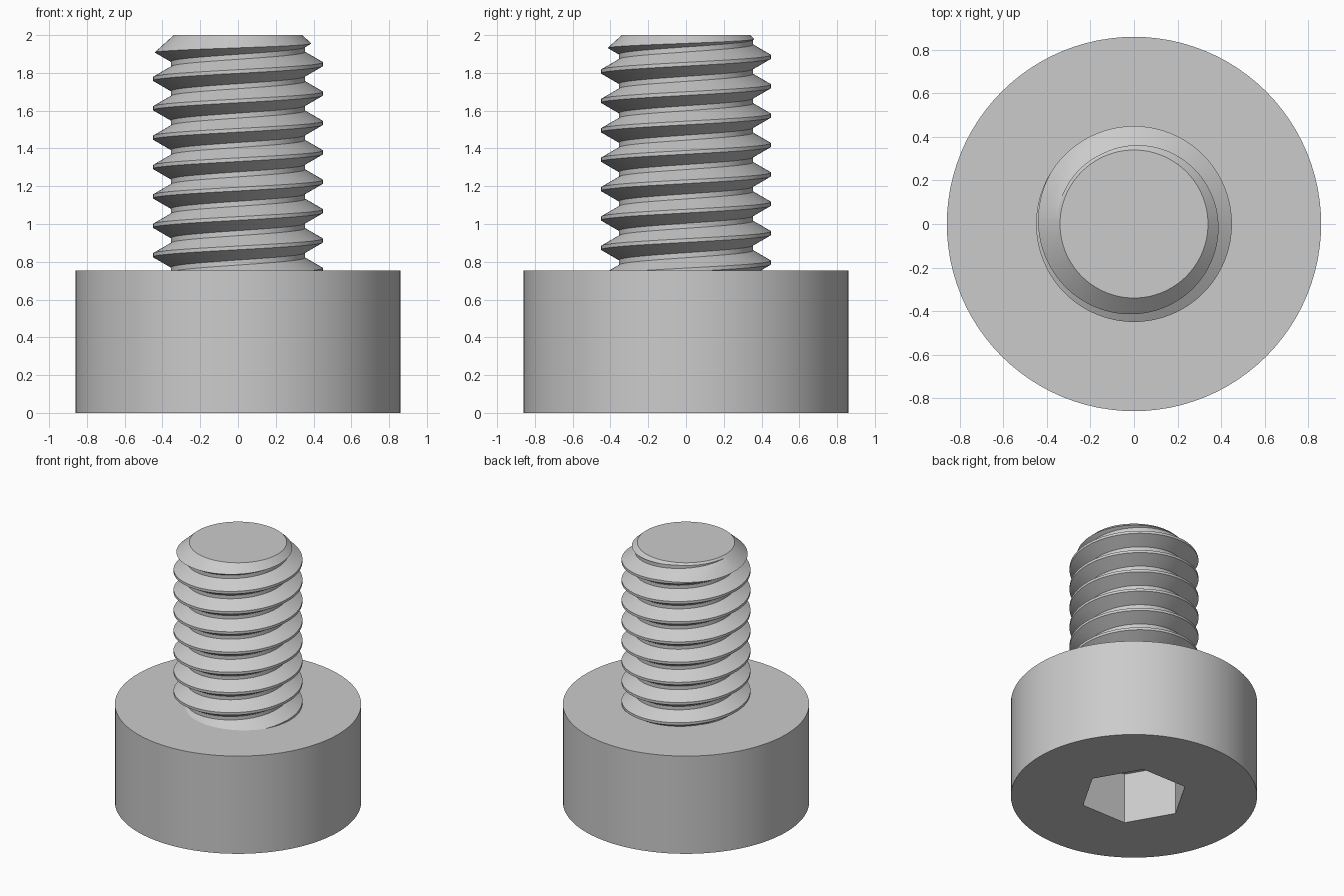
import bpy, bmesh, math

cube = bpy.data.objects.get("Cube")
if cube:
    bpy.data.objects.remove(cube, do_unlink=True)

SEGMENTS = 96
HEAD_R, HEAD_H = 0.86, 0.753
CREST_R, ROOT_R, PITCH = 0.45, 0.355, 0.1556
TURNS = 12
HELIX_START = 0.757 - 2 * PITCH

steel = bpy.data.materials.new("grey steel")
steel.use_nodes = True
GREY = (0.6, 0.6, 0.6, 1)
steel.diffuse_color = GREY
steel.node_tree.nodes["Principled BSDF"].inputs["Base Color"].default_value = GREY


def make_object(name, bm):
    bmesh.ops.recalc_face_normals(bm, faces=bm.faces)
    mesh = bpy.data.meshes.new(name)
    bm.to_mesh(mesh)
    bm.free()
    mesh.materials.append(steel)
    obj = bpy.data.objects.new(name, mesh)
    bpy.context.collection.objects.link(obj)
    return obj


def lathe(name, profile, sides=SEGMENTS):
    """Closed solid from (radius, z) rings, capped flat at both ends."""
    bm = bmesh.new()
    rings = [[bm.verts.new((r * math.cos(math.tau * i / sides),
                            r * math.sin(math.tau * i / sides), z))
              for i in range(sides)] for r, z in profile]
    for low, high in zip(rings, rings[1:]):
        for i in range(sides):
            k = (i + 1) % sides
            bm.faces.new((low[i], low[k], high[k], high[i]))
    bm.faces.new(rings[0])
    bm.faces.new(rings[-1])
    return make_object(name, bm)


def helix_thread(name):
    """Solid threaded rod, overlong at both ends."""
    flat = PITCH / 16
    root = flat + (CREST_R - ROOT_R) * math.tan(math.radians(30))
    section = [(CREST_R, -flat), (CREST_R, flat),
               (ROOT_R, root), (ROOT_R, PITCH - root)]
    bm = bmesh.new()
    count = TURNS * SEGMENTS
    rows = []
    for i in range(count + 1):
        a = math.tau * i / SEGMENTS
        z = HELIX_START + PITCH * i / SEGMENTS
        rows.append([bm.verts.new((r * math.cos(a), r * math.sin(a), z + dz))
                     for r, dz in section])
    # each row is closed upward by the first point one turn later
    for i in range(count):
        a, b = list(rows[i]), list(rows[i + 1])
        if i + SEGMENTS < count:
            a.append(rows[i + SEGMENTS][0])
            b.append(rows[i + 1 + SEGMENTS][0])
        for j in range(len(a) - 1):
            bm.faces.new((a[j], b[j], b[j + 1], a[j + 1]))
    # fan caps
    top_z = HELIX_START + TURNS * PITCH
    bottom = bm.verts.new((0, 0, HELIX_START + PITCH / 2))
    top = bm.verts.new((0, 0, top_z))
    for e in [e for e in bm.edges if e.is_boundary]:
        centre = top if e.verts[0].co.z > top_z / 2 else bottom
        bm.faces.new((e.verts[0], e.verts[1], centre))
    return make_object(name, bm)


def boolean(obj, tool, operation):
    mod = obj.modifiers.new(operation.lower(), 'BOOLEAN')
    mod.operation, mod.object, mod.solver = operation, tool, 'EXACT'
    activate(obj)
    bpy.ops.object.modifier_apply(modifier=mod.name)
    bpy.data.objects.remove(tool, do_unlink=True)


def activate(obj):
    bpy.ops.object.select_all(action='DESELECT')
    obj.select_set(True)
    bpy.context.view_layer.objects.active = obj


# Cylindrical head with a hexagonal socket underneath
head = lathe("head", [(HEAD_R, 0), (HEAD_R, HEAD_H)])
boolean(head, lathe("socket_cutter", [(0.378, -0.1), (0.378, 0.39)], 6), 'DIFFERENCE')

# Threaded shaft, trimmed to length with a chamfered tip
shaft = helix_thread("threaded_shaft")
boolean(shaft, lathe("tip_trim", [(0.5, HEAD_H - 0.01), (0.5, 1.855), (0.34, 2)]),
        'INTERSECT')

for part in (head, shaft):
    activate(part)
    bpy.ops.object.shade_smooth_by_angle(angle=math.radians(25))
